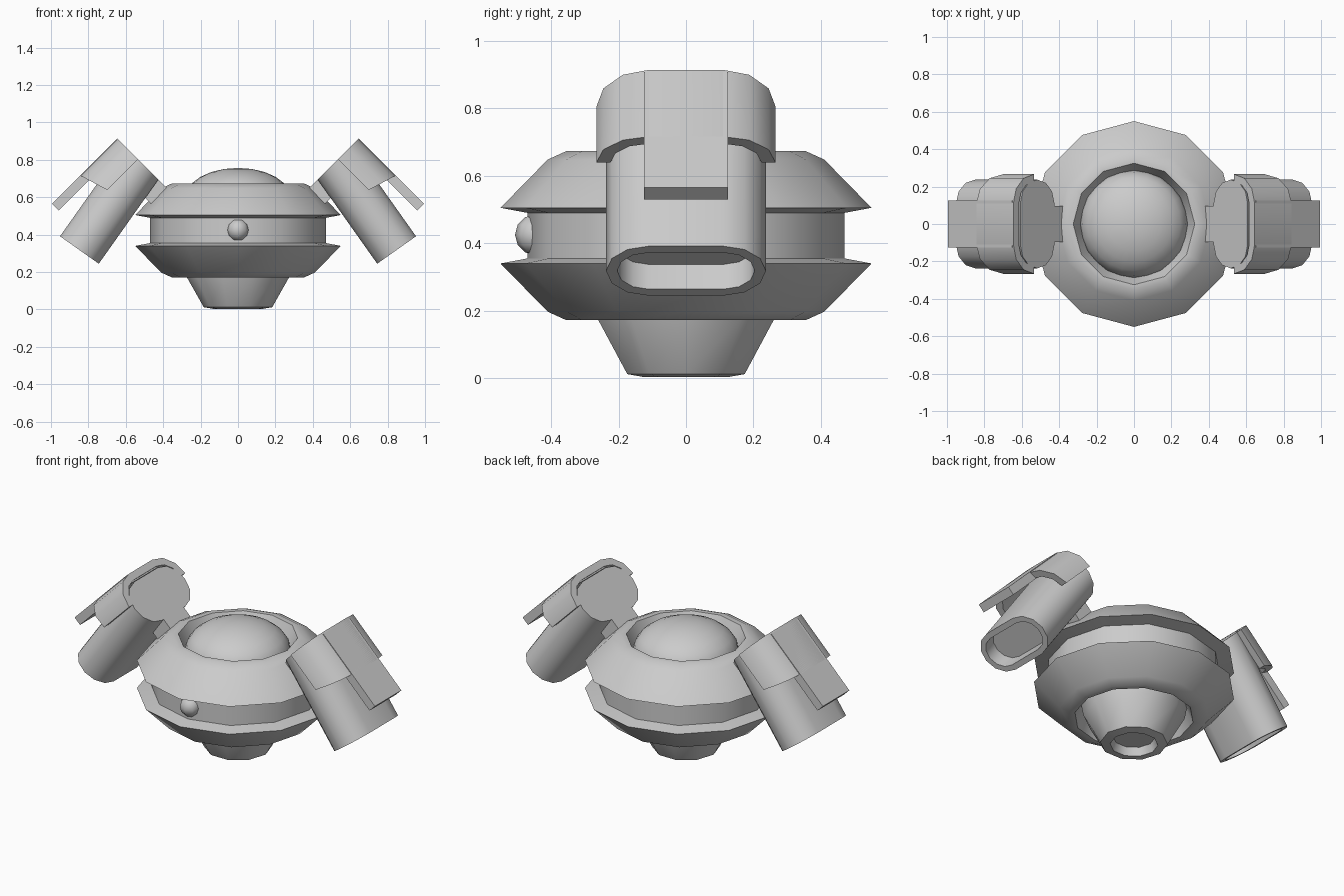
import bpy, bmesh, math
from mathutils import Vector

if "Cube" in bpy.data.objects:
    bpy.data.objects.remove(bpy.data.objects["Cube"])

grey = bpy.data.materials.new("light grey")
grey.diffuse_color = (0.6, 0.6, 0.6, 1)
grey.use_nodes = True
grey.node_tree.nodes["Principled BSDF"].inputs["Base Color"].default_value = grey.diffuse_color


def finish(name, bm, angle=40):
    """Turn a bmesh into a named, shaded object."""
    bmesh.ops.remove_doubles(bm, verts=bm.verts, dist=1e-5)
    bmesh.ops.recalc_face_normals(bm, faces=bm.faces)
    me = bpy.data.meshes.new(name)
    bm.to_mesh(me)
    bm.free()
    me.materials.append(grey)
    ob = bpy.data.objects.new(name, me)
    bpy.context.collection.objects.link(ob)
    bpy.ops.object.select_all(action='DESELECT')
    ob.select_set(True)
    bpy.context.view_layer.objects.active = ob
    bpy.ops.object.shade_smooth_by_angle(angle=math.radians(angle))
    return ob


def loft(bm, rings, caps=True):
    """Skin a list of closed rings, optionally closing both ends."""
    vr = [[bm.verts.new(p) for p in ring] for ring in rings]
    n = len(rings[0])
    for a, b in zip(vr, vr[1:]):
        for i in range(n):
            j = (i + 1) % n
            bm.faces.new((a[i], a[j], b[j], b[i]))
    if caps:
        bm.faces.new(vr[0])
        bm.faces.new(vr[-1])


def lathe(name, profile, sides):
    bm = bmesh.new()
    rings = [[(r * math.cos(math.tau * i / sides), r * math.sin(math.tau * i / sides), z)
              for i in range(sides)] for r, z in profile]
    loft(bm, rings)
    return finish(name, bm)


# Saucer hull, symmetric about its middle height
MID = 0.4225
upper = [(0.47, 0.49), (0.55, 0.505), (0.41, 0.648), (0.355, 0.673), (0.325, 0.673), (0.287, 0.59)]
lower = [(r, 2 * MID - z) for r, z in reversed(upper)]
lathe("hull", lower + upper, 12)

# Base cone with a recessed underside
lathe("base_cone", [(0.115, 0.05), (0.13, 0.003), (0.183, 0.012), (0.275, 0.175), (0.29, 0.255)], 10)


def ellipsoid(name, centre, radii, u, v):
    bm = bmesh.new()
    bmesh.ops.create_uvsphere(bm, u_segments=u, v_segments=v, radius=1)
    for p in bm.verts:
        p.co = [c + r * q for c, r, q in zip(centre, radii, p.co)]
    return finish(name, bm, 60)


# Top dome and front lamp
ellipsoid("dome", (0, 0, 0.59), (0.287, 0.287, 0.167), 24, 12)
ellipsoid("front_lamp", (0, -0.447, 0.425), (0.06, 0.06, 0.06), 8, 6)

# Pod directions in the x-z plane
tilt = math.radians(35.3)
AXIS = Vector((math.sin(tilt), 0, -math.cos(tilt)))   # down the tube
OUT = Vector((math.cos(tilt), 0, math.sin(tilt)))     # across the tube
D = Vector((1, 0, -1)).normalized()                   # along the hood
N = Vector((1, 0, 1)).normalized()                    # out of the hood
Y = Vector((0, 1, 0))
END = Vector((0.848, 0, 0.318))                       # centre of the tube mouth
TOP = Vector((0.645, 0, 0.914))                       # outer top edge of the hood
FLAT = 0.11                                           # half of the straight part


def arc(r):
    """Half stadium as (y, height), from the -y side over the top to +y."""
    left = [(-FLAT - r * math.cos(math.radians(a)), r * math.sin(math.radians(a))) for a in (0, 30, 60, 90)]
    return left + [(-y, h) for y, h in reversed(left)]


def stadium(r):
    half = arc(r)
    return half + [(-y, -h) for y, h in half[1:-1]] if r == 0 else half + [(y, -h) for y, h in reversed(half[1:-1])]


def box(bm, origin, d0, d1, n0, n1, w):
    rings = [[origin + D * d + N * n + Y * y for n, y in ((n0, -w), (n1, -w), (n1, w), (n0, w))]
             for d in (d0, d1)]
    loft(bm, rings)


def side_points(points, sign):
    return [Vector((p.x * sign, p.y, p.z)) for p in points]


def flip(bm, sign):
    for p in bm.verts:
        p.co.x *= sign


for sign, side in ((1, "right"), (-1, "left")):
    # Tube: cap cut on the slanted hood plane, hollow mouth at the low end
    bm = bmesh.new()
    mouth = [END + OUT * h + Y * y for y, h in stadium(0.127)]
    cap = [p - AXIS * ((p - TOP).dot(D) / AXIS.dot(D)) for p in mouth]
    lip = [END + OUT * h + Y * y for y, h in stadium(0.094)]
    floor = [p - AXIS * 0.09 for p in lip]
    loft(bm, [cap, mouth, lip, floor])
    flip(bm, sign)
    finish(side + "_tube", bm)

    # Hood: half stadium shell wrapped over the tube
    bm = bmesh.new()
    R = 0.156
    outer = [(y, h - R) for y, h in arc(R)]
    inner = [(y, h - R) for y, h in arc(R - 0.042)]
    section = outer + inner[::-1]
    start = [TOP + N * n + Y * y for y, n in section]
    stop = [TOP + N * n + Y * y + D * (0.28 + 0.3 * n) for y, n in section]
    loft(bm, [start, stop], caps=False)
    k = len(outer)
    for ring in (start, stop):
        for i in range(k - 1):
            quad = (ring[i], ring[i + 1], ring[-2 - i], ring[-1 - i])
            bm.faces.new([bm.verts.new(p) for p in quad])
    flip(bm, sign)
    finish(side + "_hood", bm)

    # Blade running out from the hood
    bm = bmesh.new()
    box(bm, TOP, 0.01, 0.493, -0.05, 0.0, 0.125)
    flip(bm, sign)
    finish(side + "_blade", bm)

    # Pylon joining the tube to the hull
    bm = bmesh.new()
    box(bm, TOP, 0.0, 0.12, -0.405, -0.22, 0.095)
    flip(bm, sign)
    finish(side + "_pylon", bm)
